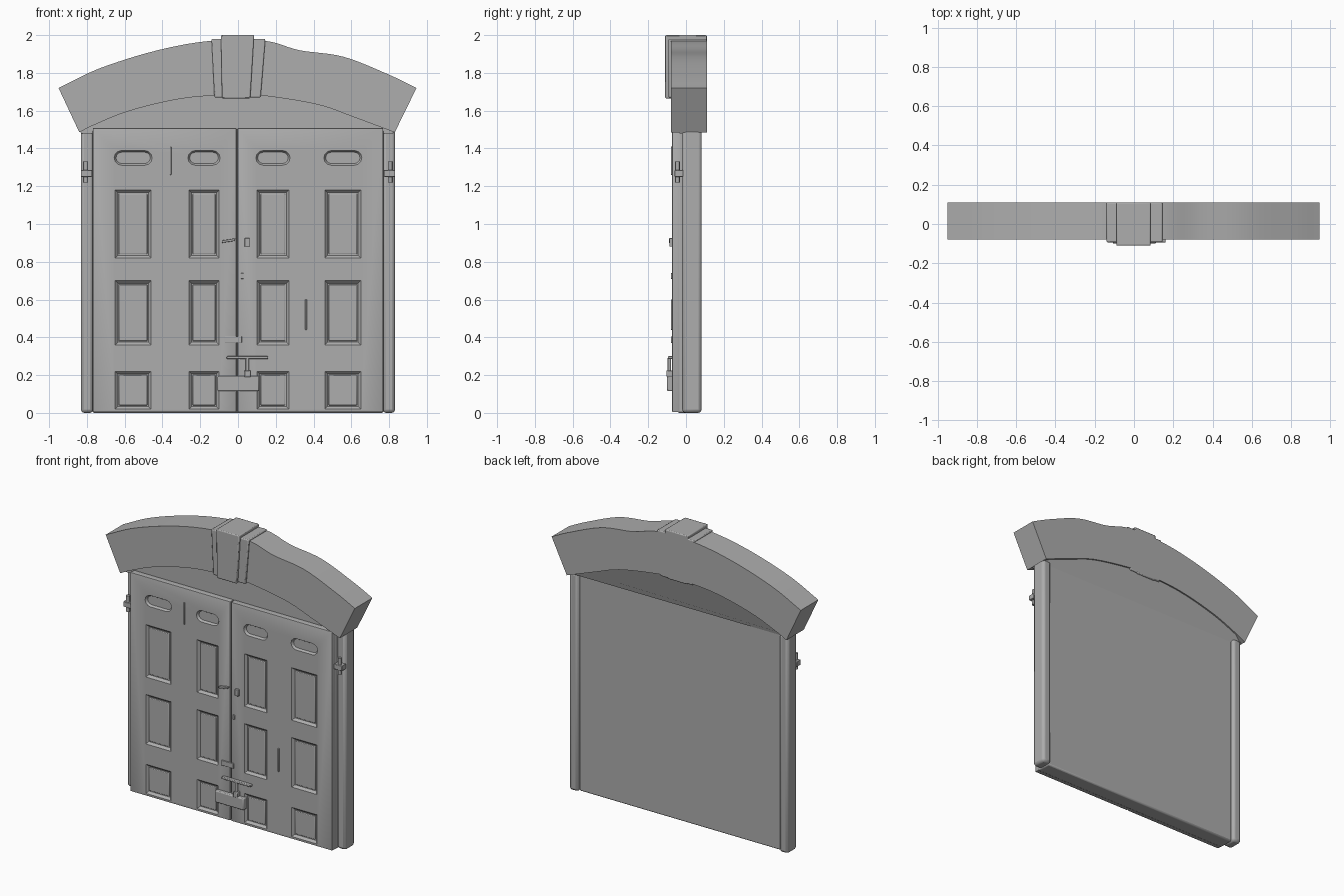
import bpy, bmesh, math
from mathutils import Vector

cube = bpy.data.objects.get("Cube")
if cube:
    bpy.data.objects.remove(cube, do_unlink=True)

GREY = (0.42, 0.42, 0.42, 1)
stone = bpy.data.materials.new("plain grey")
stone.use_nodes = True
stone.diffuse_color = GREY
stone.node_tree.nodes["Principled BSDF"].inputs["Base Color"].default_value = GREY


def finish(bm, name, bevel=0.0, segments=2):
    bmesh.ops.recalc_face_normals(bm, faces=bm.faces)
    mesh = bpy.data.meshes.new(name)
    bm.to_mesh(mesh)
    bm.free()
    mesh.materials.append(stone)
    ob = bpy.data.objects.new(name, mesh)
    bpy.context.collection.objects.link(ob)
    if bevel:
        mod = ob.modifiers.new("soft edges", 'BEVEL')
        mod.width, mod.segments = bevel, segments
    return ob


def loft(bm, front, back, y0, y1):
    """Solid between two outlines of (x, z) points lying at y0 and y1."""
    a = [bm.verts.new((x, y0, z)) for x, z in front]
    b = [bm.verts.new((x, y1, z)) for x, z in back]
    bm.faces.new(a)
    bm.faces.new(b[::-1])
    for i in range(len(a)):
        j = (i + 1) % len(a)
        bm.faces.new((a[i], b[i], b[j], a[j]))
    return a, b


def prism(name, outline, y0, y1, bevel=0.0):
    bm = bmesh.new()
    loft(bm, outline, outline, y0, y1)
    return finish(bm, name, bevel)


def rect(x0, x1, z0, z1):
    return [(x0, z0), (x1, z0), (x1, z1), (x0, z1)]


def box(name, x0, x1, y0, y1, z0, z1, bevel=0.0):
    return prism(name, rect(x0, x1, z0, z1), y0, y1, bevel)


def slot(x0, x1, z0, z1, n=7):
    """Rounded slot outline."""
    r, zc = (z1 - z0) / 2, (z0 + z1) / 2
    pts = []
    for cx, start in ((x1 - r, -90), (x0 + r, 90)):
        for i in range(n):
            t = math.radians(start + 180 * i / (n - 1))
            pts.append((cx + r * math.cos(t), zc + r * math.sin(t)))
    return pts


def smooth(points, steps=6):
    """Catmull-Rom curve through the points."""
    p = [Vector(q) for q in points]
    p = [2 * p[0] - p[1]] + p + [2 * p[-1] - p[-2]]
    out = []
    for i in range(1, len(p) - 2):
        a, b, c, d = p[i - 1:i + 3]
        for k in range(steps):
            t = k / steps
            out.append((2 * b + (c - a) * t + (2 * a - 5 * b + 4 * c - d) * t * t
                        + (3 * b - a - 3 * c + d) * t ** 3) / 2)
    return [tuple(v) for v in out + [p[-2]]]


# Arch
outer = smooth([(-.95, 1.72), (-.73, 1.825), (-.425, 1.92), (-.14, 1.97),
                (.14, 1.97), (.325, 1.92), (.56, 1.885), (.8, 1.79), (.945, 1.72)])
inner = smooth([(-.84, 1.485), (-.76, 1.525), (-.57, 1.6), (-.29, 1.665),
                (0, 1.685), (.17, 1.675), (.43, 1.63), (.615, 1.565), (.83, 1.485)])
prism("arch", outer + inner[::-1], -0.08, 0.11)

# Keystone with stepped sides
prism("keystone_shoulder", [(-.125, 1.67), (.12, 1.67), (.145, 1.98), (-.14, 1.98)], -0.093, 0.11, 0.006)
prism("keystone", [(-.085, 1.665), (.065, 1.665), (.085, 2), (-.09, 2)], -0.11, 0.11, 0.006)

# Infill below the arch, its back leaning out to meet the arch
bm = bmesh.new()
infill = [(x, max(z, 1.49) + 0.01) for x, z in inner]
infill = [(-.83, 1.48)] + infill + [(.82, 1.48)]
front, back = loft(bm, infill, infill, -0.035, 0.1)
for v in back:
    if v.co.z < 1.49:
        v.co.y = 0.06
finish(bm, "arch_infill")

# Side posts and the panel behind the doors
for side, s in (("right", -1), ("left", 1)):
    x0, x1 = sorted((s * 0.765, s * 0.832))
    box(side + "_post", x0, x1, -0.02, 0.083, 0, 1.5, 0.018)
box("back_panel", -0.77, 0.77, -0.045, 0.06, 0, 1.5, 0.01)

# Door leaves with sunk panels and letterbox-like slots
ROWS = [(0.02, 0.22), (0.36, 0.7), (0.82, 1.18)]


def door_leaf(name, x0, x1, columns):
    leaf = box(name, x0, x1, -0.073, -0.02, 0.004, 1.508, 0.004)
    bm = bmesh.new()
    for a, b in columns:
        for z0, z1 in ROWS:
            loft(bm, rect(a - .01, b + .01, z0 - .01, z1 + .01),
                 rect(a + .014, b - .014, z0 + .014, z1 - .014), -0.083, -0.058)
        loft(bm, slot(a - .012, b + .012, 1.305, 1.395),
             slot(a + .004, b - .004, 1.32, 1.38), -0.083, -0.058)
    cutter = finish(bm, "panel_cutter")
    cutter.hide_render = True
    mod = leaf.modifiers.new("panels", 'BOOLEAN')
    mod.object, mod.solver = cutter, 'EXACT'
    bpy.context.view_layer.objects.active = leaf
    for m in [m.name for m in leaf.modifiers]:
        bpy.ops.object.modifier_apply(modifier=m)
    bpy.data.objects.remove(cutter, do_unlink=True)
    # thin raised field in each sunk panel
    for a, b in columns:
        for z0, z1 in ROWS:
            box(name + "_field", a + .02, b - .02, -0.063, -0.05, z0 + .02, z1 - .02, 0.004)


door_leaf("right_door", -0.768, -0.009, [(-.65, -.46), (-.26, -.1)])
door_leaf("left_door", -0.002, 0.768, [(.1, .27), (.46, .65)])

# Small fold strips
box("right_fold_strip", -0.361, -0.353, -0.08, -0.07, 1.26, 1.41, 0.002)
box("left_fold_strip", 0.355, 0.365, -0.08, -0.07, 0.44, 0.6, 0.002)


def rod(name, x, y, z0, z1, r):
    bm = bmesh.new()
    bmesh.ops.create_cone(bm, cap_ends=True, segments=12, radius1=r, radius2=r, depth=z1 - z0)
    bmesh.ops.translate(bm, verts=bm.verts, vec=(x, y, (z0 + z1) / 2))
    return finish(bm, name)


# Hinges
for side, s in (("right", -1), ("left", 1)):
    x0, x1 = sorted((s * 0.772, s * 0.832))
    box(side + "_hinge_strap", x0, x1, -0.06, -0.015, 1.25, 1.285, 0.003)
    rod(side + "_hinge_pin", s * 0.805, -0.045, 1.22, 1.33, 0.012)

# Latch, padlock and lower bolt
prism("latch_handle", [(-.085, .9), (-.02, .91), (-.012, .925), (-.05, .918), (-.085, .913)], -0.09, -0.07, 0.002)
box("latch_lock", 0.035, 0.062, -0.088, -0.07, 0.88, 0.925, 0.003)
box("keyhole_plate", 0.015, 0.03, -0.08, -0.07, 0.71, 0.74, 0.002)
box("small_plate", -0.07, 0.02, -0.08, -0.07, 0.37, 0.405, 0.002)
box("bolt_bar", -0.06, 0.16, -0.095, -0.07, 0.285, 0.3, 0.004)
rod("bolt_stem", 0.05, -0.088, 0.2, 0.29, 0.009)
box("bolt_lock", 0.034, 0.066, -0.103, -0.07, 0.19, 0.225, 0.004)
box("bolt_plate", -0.108, 0.112, -0.1, -0.05, 0.115, 0.195, 0.006)

# Smooth shading with sharp edges kept
bpy.ops.object.select_all(action='DESELECT')
for ob in bpy.context.collection.objects:
    if ob.type == 'MESH' and stone.name in ob.data.materials:
        ob.select_set(True)
        bpy.context.view_layer.objects.active = ob
bpy.ops.object.shade_smooth_by_angle(angle=math.radians(35))
